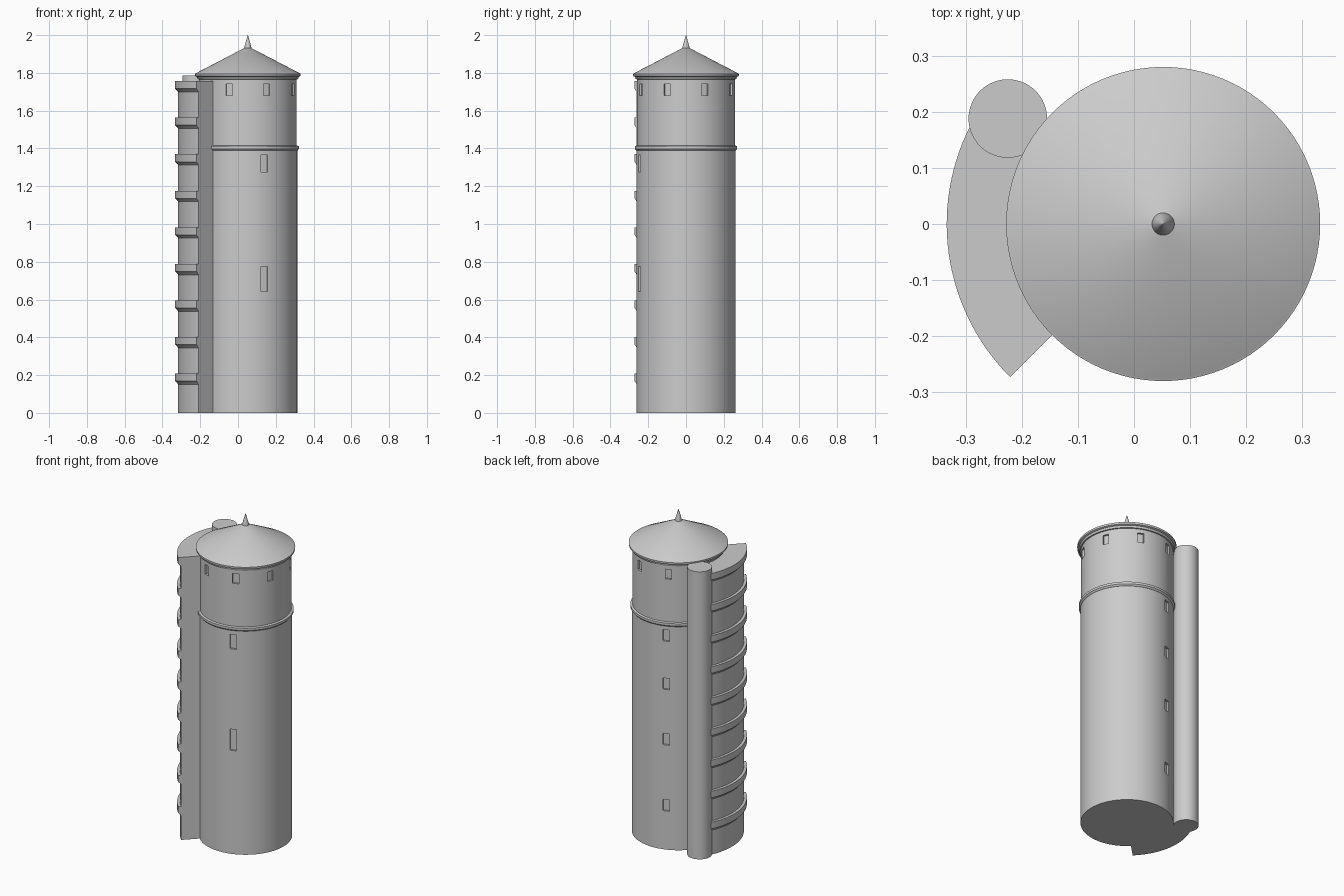
import bpy, bmesh, math

if "Cube" in bpy.data.objects:
    bpy.data.objects.remove(bpy.data.objects["Cube"])

CX = 0.052          # tower axis
STONE = bpy.data.materials.new("grey_stone")
STONE.diffuse_color = (0.6, 0.6, 0.6, 1)
STONE.use_nodes = True
STONE.node_tree.nodes["Principled BSDF"].inputs["Base Color"].default_value = STONE.diffuse_color


def finish(name, bm, angle=30):
    bmesh.ops.remove_doubles(bm, verts=bm.verts, dist=1e-5)
    bmesh.ops.recalc_face_normals(bm, faces=bm.faces)
    me = bpy.data.meshes.new(name)
    bm.to_mesh(me)
    bm.free()
    me.materials.append(STONE)
    ob = bpy.data.objects.new(name, me)
    bpy.context.collection.objects.link(ob)
    smooth(ob, angle)
    return ob


def smooth(ob, angle):
    bpy.ops.object.select_all(action='DESELECT')
    ob.select_set(True)
    bpy.context.view_layer.objects.active = ob
    bpy.ops.object.shade_smooth_by_angle(angle=math.radians(angle))


def lathe(name, profile, center=(CX, 0), steps=96, angle=30):
    """Full turn of an open (r, z) profile, closed with end caps or tips."""
    bm = bmesh.new()
    rings = [[bm.verts.new((center[0] + r * math.cos(2 * math.pi * i / steps),
                            center[1] + r * math.sin(2 * math.pi * i / steps), z))
              for i in range(steps)] for r, z in profile]
    for a, b in zip(rings, rings[1:]):
        for i in range(steps):
            j = (i + 1) % steps
            bm.faces.new((a[i], a[j], b[j], b[i]))
    bm.faces.new(rings[0][::-1])
    bm.faces.new(rings[-1])
    return finish(name, bm, angle)


def sector(name, profile, start, end, steps=32):
    """Partial turn of a closed (r, z) profile with flat ends."""
    bm = bmesh.new()
    rows = []
    for i in range(steps + 1):
        a = math.radians(start + (end - start) * i / steps)
        rows.append([bm.verts.new((CX + r * math.cos(a), r * math.sin(a), z)) for r, z in profile])
    n = len(profile)
    for a, b in zip(rows, rows[1:]):
        for k in range(n):
            bm.faces.new((a[k], a[(k + 1) % n], b[(k + 1) % n], b[k]))
    bm.faces.new(rows[0])
    bm.faces.new(rows[-1][::-1])
    return finish(name, bm)


def cut_windows(ob, windows, radius, depth=0.012):
    """Recess windows given as (azimuth, z centre, width, height)."""
    bm = bmesh.new()
    for az, z, w, h in windows:
        a = math.radians(az)
        box = bmesh.ops.create_cube(bm, size=1)["verts"]
        for v in box:
            x = radius - depth + (v.co.x + 0.5) * 0.06
            y, zz = v.co.y * w, z + v.co.z * h
            v.co = (CX + x * math.cos(a) - y * math.sin(a), x * math.sin(a) + y * math.cos(a), zz)
    cutter = finish(ob.name + "_window_cutter", bm)
    mod = ob.modifiers.new("windows", 'BOOLEAN')
    mod.operation, mod.solver, mod.object = 'DIFFERENCE', 'EXACT', cutter
    bpy.context.view_layer.objects.active = ob
    bpy.ops.object.modifier_apply(modifier=mod.name)
    bpy.data.objects.remove(cutter)
    smooth(ob, 30)


# Main shaft with four windows at the back and two at the front
shaft = lathe("tower_shaft", [(0.262, 0), (0.262, 1.40)])
cut_windows(shaft, [(-70.5, 1.319, 0.038, 0.09), (-70.5, 0.709, 0.038, 0.132)]
            + [(109.5, z, 0.038, 0.07) for z in (1.33, 1.03, 0.685, 0.275)], 0.262)

# Moulding between shaft and upper drum
lathe("moulding_ring", [(0.258, 1.388), (0.264, 1.390), (0.271, 1.398), (0.271, 1.412), (0.258, 1.416)])

# Upper drum with eight small windows
drum = lathe("upper_drum", [(0.259, 1.40), (0.259, 1.775)])
cut_windows(drum, [(22.5 + 45 * i, 1.711, 0.037, 0.06) for i in range(8)], 0.259)

# Eaves, conical roof and finial
lathe("eaves", [(0.255, 1.765), (0.266, 1.767), (0.270, 1.779), (0.279, 1.783), (0.280, 1.795), (0.272, 1.799)])
lathe("roof", [(0.277, 1.797), (0.018, 1.932)])
lathe("finial", [(0.020, 1.925), (0.020, 1.931), (0.013, 1.957), (0.0006, 2.0)], steps=32, angle=50)

# Curved side wing, one ledge per storey
wing = [(0.25, 0), (0.369, 0)]
for i in range(9):
    top = 0.209 + i * 0.1934
    wing += [(0.369, top - 0.058), (0.374, top - 0.051), (0.386, top - 0.040), (0.386, top)]
    if i < 8:
        wing.append((0.369, top))
wing.append((0.25, 0.209 + 8 * 0.1934))
sector("curved_wing", wing, 146, 225)

# Slim stair turret
lathe("stair_turret", [(0.07, 0), (0.07, 1.787)], center=(-0.225, 0.188), steps=64)
